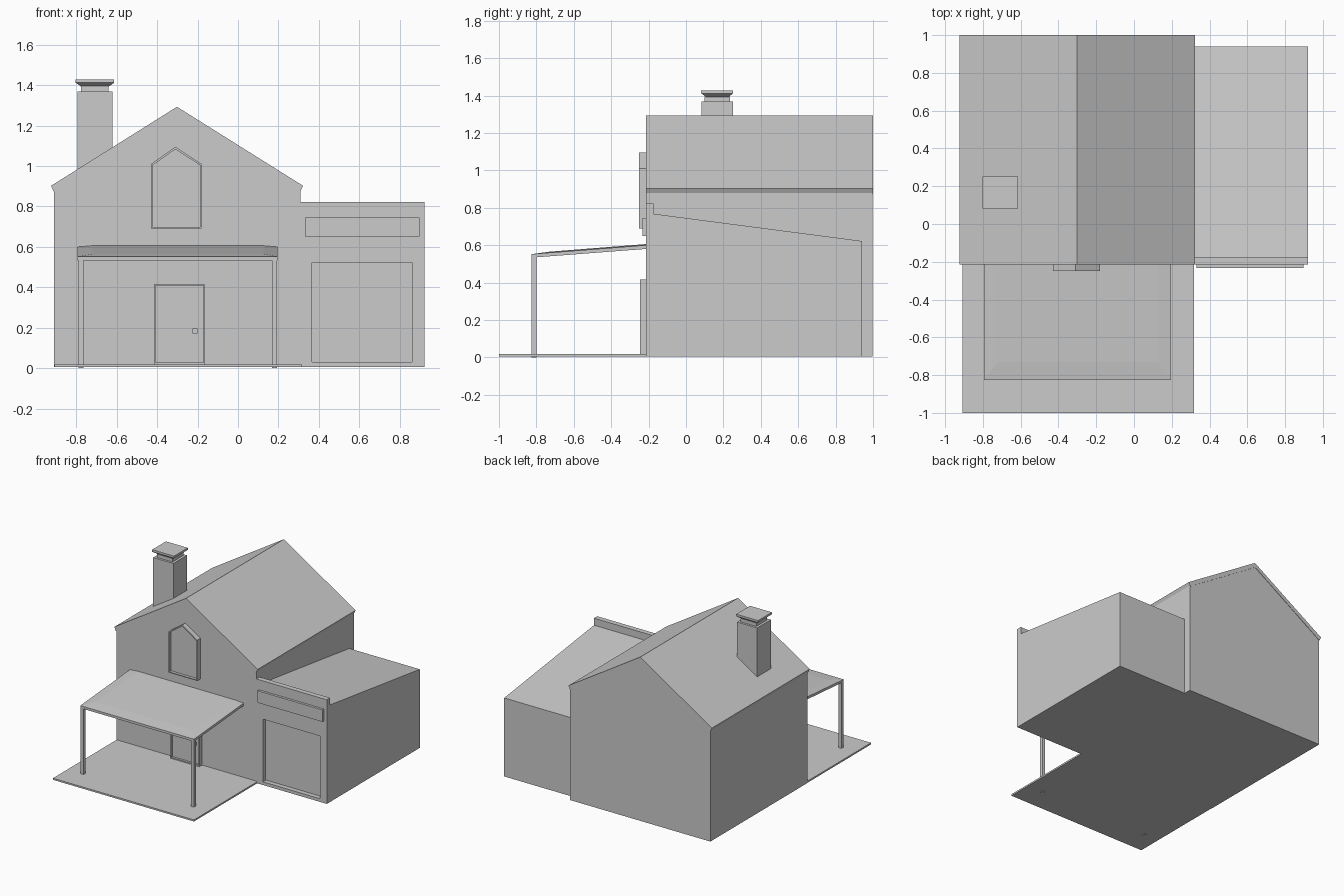
import bpy, bmesh

if "Cube" in bpy.data.objects:
    bpy.data.objects.remove(bpy.data.objects["Cube"])


def make(name, build):
    bm = bmesh.new()
    build(bm)
    bmesh.ops.recalc_face_normals(bm, faces=bm.faces)
    me = bpy.data.meshes.new(name)
    bm.to_mesh(me)
    bm.free()
    ob = bpy.data.objects.new(name, me)
    bpy.context.collection.objects.link(ob)
    return ob


def prism(name, pts, a, b, axis='y'):
    """Extrude a profile: (x,z) along y, or (y,z) along x."""
    def build(bm):
        def co(p, d):
            return (p[0], d, p[1]) if axis == 'y' else (d, p[0], p[1])
        r = [[bm.verts.new(co(p, d)) for p in pts] for d in (a, b)]
        n = len(pts)
        bm.faces.new(r[0])
        bm.faces.new(r[1])
        for i in range(n):
            j = (i + 1) % n
            bm.faces.new((r[0][i], r[0][j], r[1][j], r[1][i]))
    return make(name, build)


def rect(x0, x1, z0, z1):
    return [(x0, z0), (x1, z0), (x1, z1), (x0, z1)]


def box(name, x0, x1, y0, y1, z0, z1):
    return prism(name, rect(x0, x1, z0, z1), y0, y1)


def frame(name, outer, inner, y0, y1):
    """Border between two matching (x,z) outlines, with depth along y."""
    def build(bm):
        loops = [[bm.verts.new((x, y, z)) for x, z in pts]
                 for pts, y in ((outer, y0), (inner, y0), (inner, y1), (outer, y1))]
        n = len(outer)
        for k in range(4):
            a, b = loops[k], loops[(k + 1) % 4]
            for i in range(n):
                j = (i + 1) % n
                bm.faces.new((a[i], a[j], b[j], b[i]))
    return make(name, build)


# Main house and gable roof
prism("house_walls", [(-0.91, 0.005), (0.31, 0.005), (0.31, 0.885),
                      (-0.305, 1.27), (-0.91, 0.885)], -0.21, 0.997)
prism("gable_roof", [(-0.925, 0.902), (-0.911, 0.872), (-0.305, 1.258),
                     (0.307, 0.872), (0.322, 0.902), (-0.302, 1.293)], -0.215, 1.0)

# Chimney shaft, neck and flared cap
box("chimney_shaft", -0.795, -0.62, 0.083, 0.252, 0.9, 1.368)
box("chimney_neck", -0.776, -0.64, 0.1, 0.235, 1.365, 1.395)


def cap(bm):
    rings = []
    for s, z in ((0.068, 1.393), (0.095, 1.412), (0.095, 1.428)):
        rings.append([bm.verts.new((-0.708 + s * i, 0.167 + s * 0.9 * j, z))
                      for i, j in ((-1, -1), (1, -1), (1, 1), (-1, 1))])
    bm.faces.new(rings[0])
    bm.faces.new(rings[2])
    for a, b in zip(rings, rings[1:]):
        for i in range(4):
            j = (i + 1) % 4
            bm.faces.new((a[i], a[j], b[j], b[i]))


make("chimney_cap", cap)

# Attic window: pointed frame and recessed pane
outer = [(-0.43, 0.69), (-0.18, 0.69), (-0.18, 1.01), (-0.31, 1.095), (-0.43, 1.01)]
inner = [(-0.423, 0.697), (-0.187, 0.697), (-0.187, 1.003), (-0.31, 1.083), (-0.423, 1.003)]
frame("attic_window_frame", outer, inner, -0.25, -0.205)
prism("attic_window_pane", inner, -0.228, -0.205)

# Front door with frame and handle
frame("door_frame", rect(-0.415, -0.165, 0.015, 0.415),
      rect(-0.409, -0.171, 0.027, 0.409), -0.245, -0.205)
box("front_door", -0.409, -0.171, -0.228, -0.205, 0.027, 0.409)
box("door_handle", -0.226, -0.2, -0.243, -0.225, 0.17, 0.197)

# Porch floor, posts and sloping roof with a faintly raised centre
box("porch_floor", -0.908, 0.317, -1.0, -0.21, 0.005, 0.018)
for side, x in (("left", -0.79), ("right", 0.169)):
    box("porch_post_" + side, x, x + 0.025, -0.825, -0.8, 0, 0.545)
prism("porch_roof", [(-0.825, 0.533), (-0.21, 0.58), (-0.21, 0.6), (-0.825, 0.552)],
      -0.793, 0.195, 'x')


def raised(bm):
    o = [bm.verts.new(c) for c in ((-0.793, -0.825, 0.552), (0.195, -0.825, 0.552),
                                   (0.195, -0.21, 0.6), (-0.793, -0.21, 0.6))]
    i = [bm.verts.new(c) for c in ((-0.72, -0.73, 0.565), (0.125, -0.73, 0.565),
                                   (0.125, -0.21, 0.606), (-0.72, -0.21, 0.606))]
    bm.faces.new(i)
    for k in (0, 1, 3):
        j = (k + 1) % 4
        bm.faces.new((o[k], o[j], i[j], i[k]))
    bm.faces.new((o[3], o[2], i[2], i[3]))
    bm.faces.new(o)


make("porch_roof_top", raised)

# Garage: sloped body, front surround, parapet and sign board
prism("garage_body", [(-0.177, 0.005), (0.94, 0.005), (0.94, 0.622), (-0.177, 0.768)],
      0.31, 0.922, 'x')
frame("garage_surround", rect(0.31, 0.922, 0.005, 0.625),
      rect(0.365, 0.862, 0.03, 0.522), -0.214, -0.177)
box("garage_parapet", 0.31, 0.922, -0.214, -0.174, 0.625, 0.823)
box("garage_sign_board", 0.332, 0.897, -0.233, -0.21, 0.65, 0.744)
